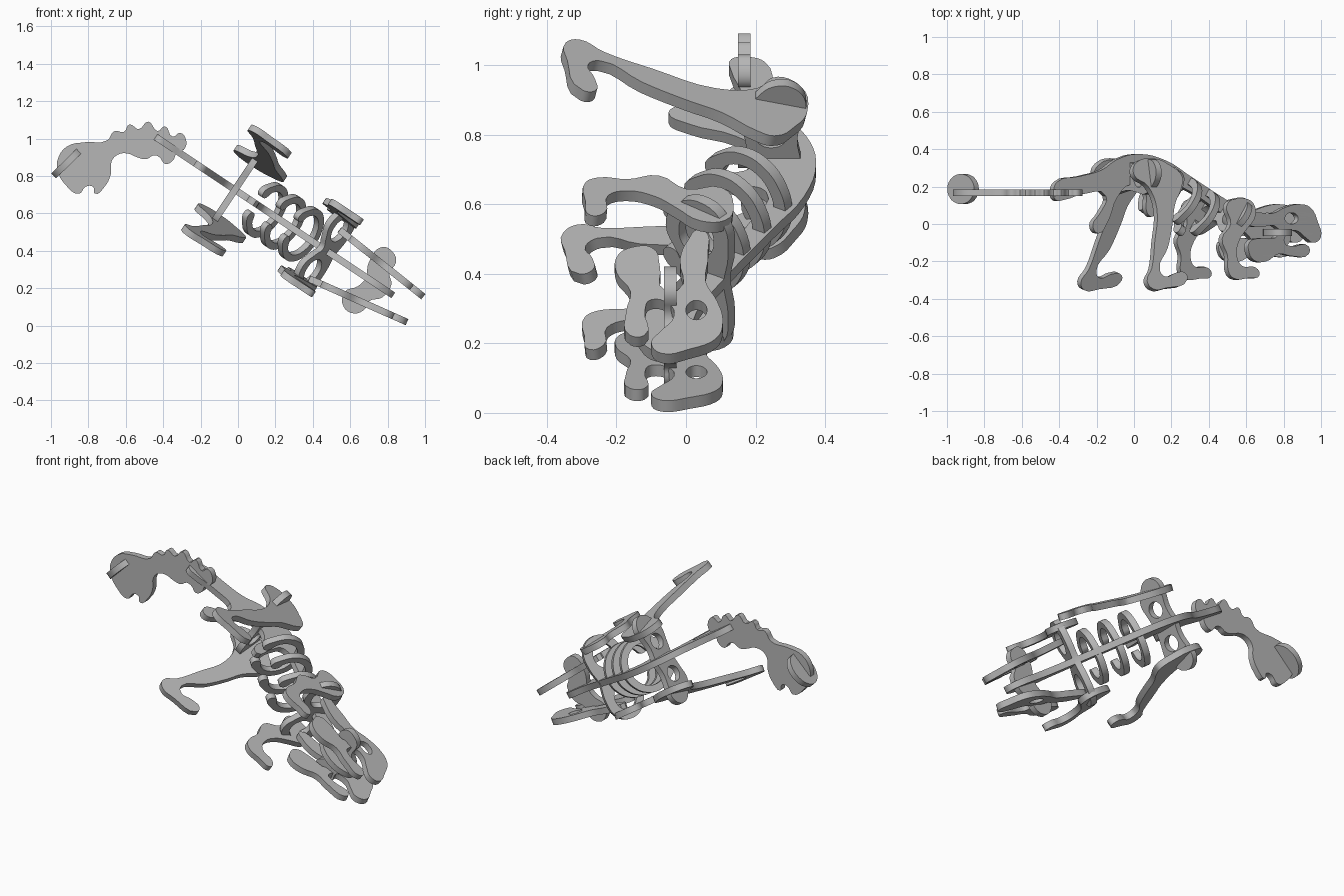
import bpy
import math
from mathutils import Matrix, Vector

cube = bpy.data.objects.get("Cube")
if cube:
    bpy.data.objects.remove(cube, do_unlink=True)

# One plain grey board material
grey = bpy.data.materials.new("grey_board")
grey.use_nodes = True
colour = (0.47, 0.47, 0.47, 1)
grey.diffuse_color = colour
grey.node_tree.nodes["Principled BSDF"].inputs["Base Color"].default_value = colour

THICK = 0.036
# Body frame: head direction, upward direction, left-hand direction
HEADING = math.radians(33.7)
U = Vector((math.cos(HEADING), 0, -math.sin(HEADING)))
UP = Vector((0, 1, 0))
N = Vector((math.sin(HEADING), 0, math.cos(HEADING)))
CENTRE = Vector((0, 0, 0.715))


def body(a, b, c):
    """Point at a along the body, b up and c sideways."""
    return CENTRE + U * a + UP * b + N * c


def board(name, outline, origin, axis_x, axis_y, holes=()):
    """Cut a smooth outline from a flat board lying on two axes."""
    curve = bpy.data.curves.new(name, "CURVE")
    curve.dimensions = "2D"
    curve.fill_mode = "BOTH"
    curve.extrude = THICK / 2
    curve.resolution_u = 4
    for loop in (outline, *holes):
        spline = curve.splines.new("BEZIER")
        spline.bezier_points.add(len(loop) - 1)
        spline.use_cyclic_u = True
        for point, (x, y) in zip(spline.bezier_points, loop):
            point.co = (x, y, 0)
            point.handle_left_type = point.handle_right_type = "AUTO"
    temp = bpy.data.objects.new(name + "_outline", curve)
    bpy.context.collection.objects.link(temp)
    bpy.context.view_layer.update()
    graph = bpy.context.evaluated_depsgraph_get()
    mesh = bpy.data.meshes.new_from_object(temp.evaluated_get(graph))
    bpy.data.objects.remove(temp, do_unlink=True)
    mesh.name = name
    mesh.materials.clear()
    mesh.materials.append(grey)

    x, y = Vector(axis_x).normalized(), Vector(axis_y).normalized()
    frame = Matrix((x, y, x.cross(y))).transposed().to_4x4()
    frame.translation = Vector(origin)
    mesh.transform(frame)
    obj = bpy.data.objects.new(name, mesh)
    bpy.context.collection.objects.link(obj)
    bpy.ops.object.select_all(action="DESELECT")
    obj.select_set(True)
    bpy.context.view_layer.objects.active = obj
    bpy.ops.object.shade_smooth_by_angle(angle=math.radians(35))


def ring(cx, cy, rx, ry, count=8):
    """Points round an ellipse."""
    angles = [math.tau * i / count for i in range(count)]
    return [(cx + rx * math.cos(t), cy + ry * math.sin(t)) for t in angles]


def horseshoe(rx, ry, band, gap, count=11):
    """Arch that is open at the bottom."""
    sweep = (360 - 2 * gap) / (count - 1)
    angles = [math.radians(gap - 90 + sweep * i) for i in range(count)]
    outer = [(rx * math.cos(t), ry * math.sin(t)) for t in angles]
    inner = [((rx - band) * math.cos(t), (ry - band) * math.sin(t)) for t in angles]
    return outer + inner[::-1]


def mirrored(half):
    """Close a half outline whose first and last points lie on the middle."""
    return half + [(-x, y) for x, y in half[-2:0:-1]]


# Spine with hip bones underneath and the neck at the front
stretch = 1 / math.cos(HEADING)
spine = [(-.43, .13), (-.44, .18), (-.42, .225), (-.3, .255), (-.18, .29),
         (-.1, .345), (.01, .374), (.16, .34), (.3, .25), (.5, .12), (.66, .03),
         (.8, -.01), (.83, -.07), (.8, -.12), (.68, -.13), (.57, -.03), (.4, .1),
         (.26, .19), (.14, .23), (.11, .14), (.09, .04), (.06, .06), (.05, .17),
         (-.03, .21), (-.1, .14), (-.15, .01), (-.2, -.05), (-.23, -.01),
         (-.19, .06), (-.16, .15), (-.28, .16), (-.38, .13)]
board("spine", [(x * stretch, y) for x, y in spine], CENTRE, U, UP)

# Wavy tail lying flat, ending in a round club
tail = [(-.28, 1.0), (-.31, 1.03), (-.35, 1.01), (-.39, 1.065), (-.43, 1.04),
        (-.48, 1.09), (-.53, 1.05), (-.58, 1.075), (-.61, 1.035), (-.66, 1.04),
        (-.7, .99), (-.82, .98), (-.91, .96), (-.96, .9), (-.965, .83),
        (-.92, .75), (-.85, .705), (-.815, .742), (-.775, .742), (-.765, .705),
        (-.715, .74), (-.68, .81), (-.675, .88), (-.64, .915), (-.59, .92),
        (-.54, .9), (-.49, .89), (-.45, .91), (-.42, .9), (-.39, .865),
        (-.35, .88), (-.32, .935), (-.29, .94)]
board("tail", tail, (0, .167, 0), (1, 0, 0), (0, 0, 1))
board("tail_club_cross", ring(0, 0, .1, .08, 10),
      (-.914, .187, .87), (.72, 0, .7), UP)

# Hip crosspiece with two round holes and lobes that pass through the legs
hip = [(0, .33), (.08, .32), (.16, .335), (.21, .345), (.26, .31), (.265, .25),
       (.23, .205), (.16, .16), (.08, .17), (0, .18)]
board("hip_crosspiece", mirrored(hip), body(-.02, 0, 0), N, UP,
      [ring(s * .1, .245, .045, .048) for s in (1, -1)])

# Legs splay outward toward the feet
hind_leg = [(-.12, .32), (-.14, .26), (-.06, .2), (-.02, .08), (-.06, -.1),
            (-.1, -.24), (-.14, -.31), (-.11, -.35), (-.02, -.345), (.12, -.3),
            (.11, -.265), (.05, -.265), (-.02, -.285), (-.05, -.25), (.02, -.13),
            (.07, 0), (.1, .1), (.16, .2), (.17, .25), (.1, .31), (.01, .345)]
front_leg = [(.45, .1), (.54, .135), (.62, .11), (.63, .04), (.57, -.03),
             (.52, -.09), (.5, -.17), (.53, -.225), (.62, -.235), (.64, -.275),
             (.57, -.29), (.47, -.29), (.44, -.25), (.44, -.17), (.41, -.08),
             (.47, .0)]
for side, label in ((1, "left"), (-1, "right")):
    for name, shape, offset, lean in (("hind_leg", hind_leg, .25, .225),
                                      ("front_leg", front_leg, .21, .08)):
        long = math.hypot(1, lean)
        board(label + "_" + name, [(a, y * long) for a, y in shape],
              body(0, 0, side * offset), U, UP - N * side * lean)

# Ribs stand square to the sloping spine
for i, (a, y) in enumerate(((.175, .175), (.29, .115), (.405, .055))):
    board("rib_%d" % (i + 1), horseshoe(.16, .145, .04, 24), body(a, y, 0),
          N, UP * .83 + U * .55)

# Shoulder crosspiece with a large hole on each side
shoulder = [(0, .1), (.1, .115), (.2, .1), (.25, .03), (.22, -.06), (.13, -.1),
            (.05, -.06), (0, -.03)]
board("shoulder_crosspiece", mirrored(shoulder), body(.55, .035, 0),
      N, UP * .83 + U * .55, [ring(s * .13, .005, .07, .06) for s in (1, -1)])

# Skull sides, given as distance behind the snout and height
skull = [(.57, .04), (.455, .063), (.33, .057), (.24, .09), (.146, .106),
         (.068, .086), (.02, .01), (0, -.07), (.05, -.1), (.1, -.075), (.17, -.035),
         (.23, -.05), (.248, -.1), (.2, -.118), (.083, -.12), (.083, -.16),
         (.193, -.172), (.287, -.16), (.374, -.2), (.455, -.195), (.49, -.155),
         (.49, -.1), (.4, -.075), (.29, -.06), (.29, -.025), (.44, -.017), (.52, .005)]
eye = ring(.2, .03, .045, .03)
board("left_skull_side", skull, (.988, 0, .157), (-.783, 0, .624), UP, [eye])
board("right_skull_side", skull, (.9, 0, .02), (-.914, 0, .406), UP, [eye])

# Flat skull crosspiece with a lobe on each side
cross = [(.77, .42), (.83, .39), (.845, .34), (.81, .28), (.82, .22), (.77, .15),
         (.7, .13), (.68, .09), (.62, .065), (.565, .1), (.57, .18), (.64, .21),
         (.68, .25), (.7, .34)]
board("skull_crosspiece", cross, (0, -.045, 0), (1, 0, 0), (0, 0, 1))
